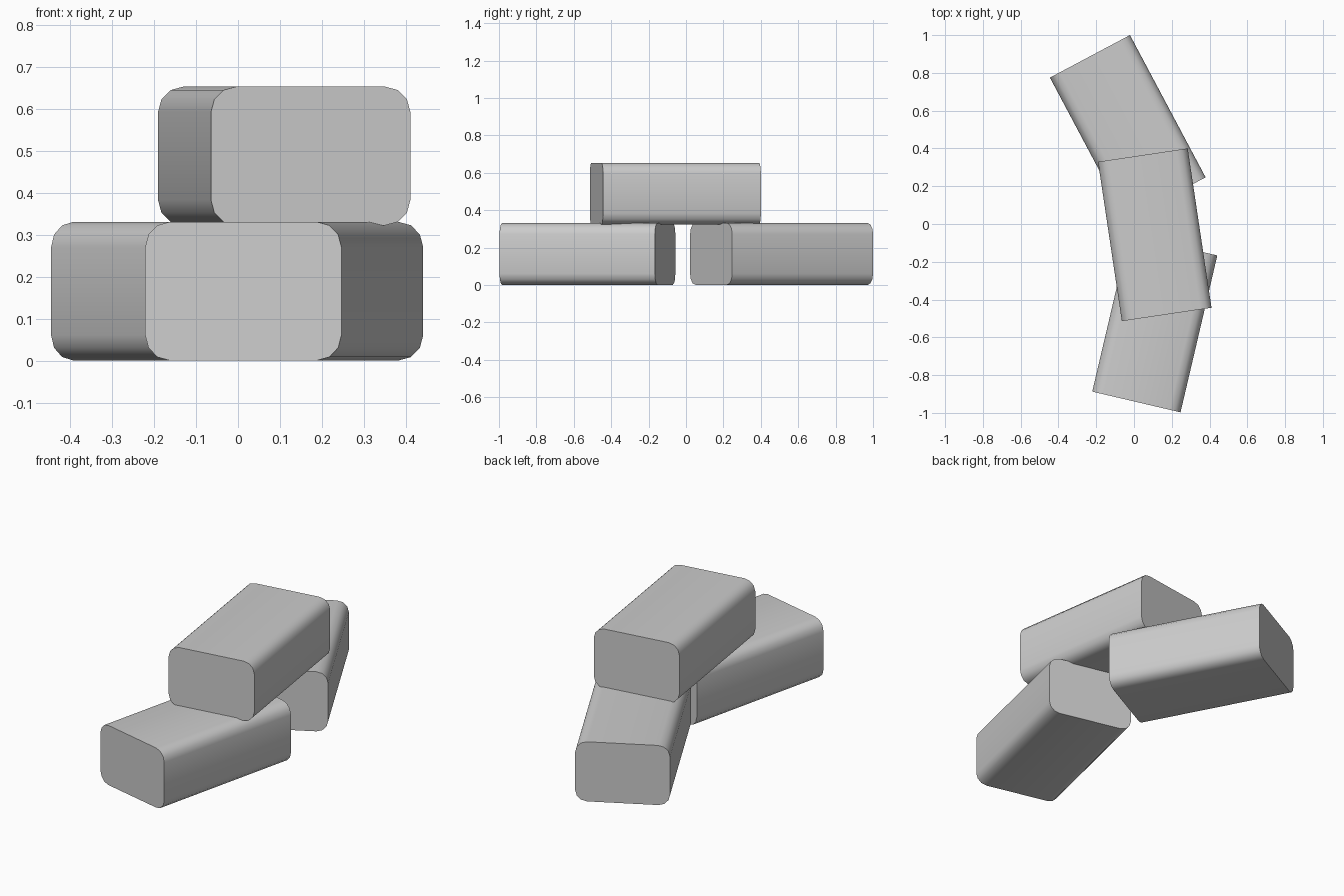
import bpy
import bmesh
import math

if "Cube" in bpy.data.objects:
    bpy.data.objects.remove(bpy.data.objects["Cube"])

WIDTH, LENGTH, HEIGHT, RADIUS = 0.48, 0.853, 0.33, 0.06

grey = bpy.data.materials.new("plain_grey")
grey.diffuse_color = (0.6, 0.6, 0.6, 1)
grey.use_nodes = True
grey.node_tree.nodes["Principled BSDF"].inputs["Base Color"].default_value = grey.diffuse_color


def block(name, x, y, z, degrees):
    """Box with its four lengthwise edges rounded and its ends left flat."""
    bm = bmesh.new()
    bmesh.ops.create_cube(bm, size=1)
    bmesh.ops.scale(bm, vec=(WIDTH, LENGTH, HEIGHT), verts=bm.verts)
    long_edges = [e for e in bm.edges
                  if abs(e.verts[0].co.y - e.verts[1].co.y) > LENGTH / 2]
    bmesh.ops.bevel(bm, geom=long_edges, offset=RADIUS, segments=3,
                    profile=0.5, affect='EDGES')
    mesh = bpy.data.meshes.new(name)
    bm.to_mesh(mesh)
    bm.free()
    mesh.materials.append(grey)
    obj = bpy.data.objects.new(name, mesh)
    bpy.context.collection.objects.link(obj)
    obj.location = (x, y, z)
    obj.rotation_euler.z = math.radians(degrees)
    # Smooth around the rounded edges, sharp at the flat ends
    bpy.ops.object.select_all(action='DESELECT')
    obj.select_set(True)
    bpy.context.view_layer.objects.active = obj
    bpy.ops.object.shade_smooth_by_angle(angle=math.radians(40))


# Two blocks on the ground, one bridging them
block("front_lower_block", 0.11, -0.527, 0.166, -13.2)
block("back_lower_block", -0.033, 0.511, 0.166, 28)
block("top_block", 0.11, -0.057, 0.488, 8.5)
